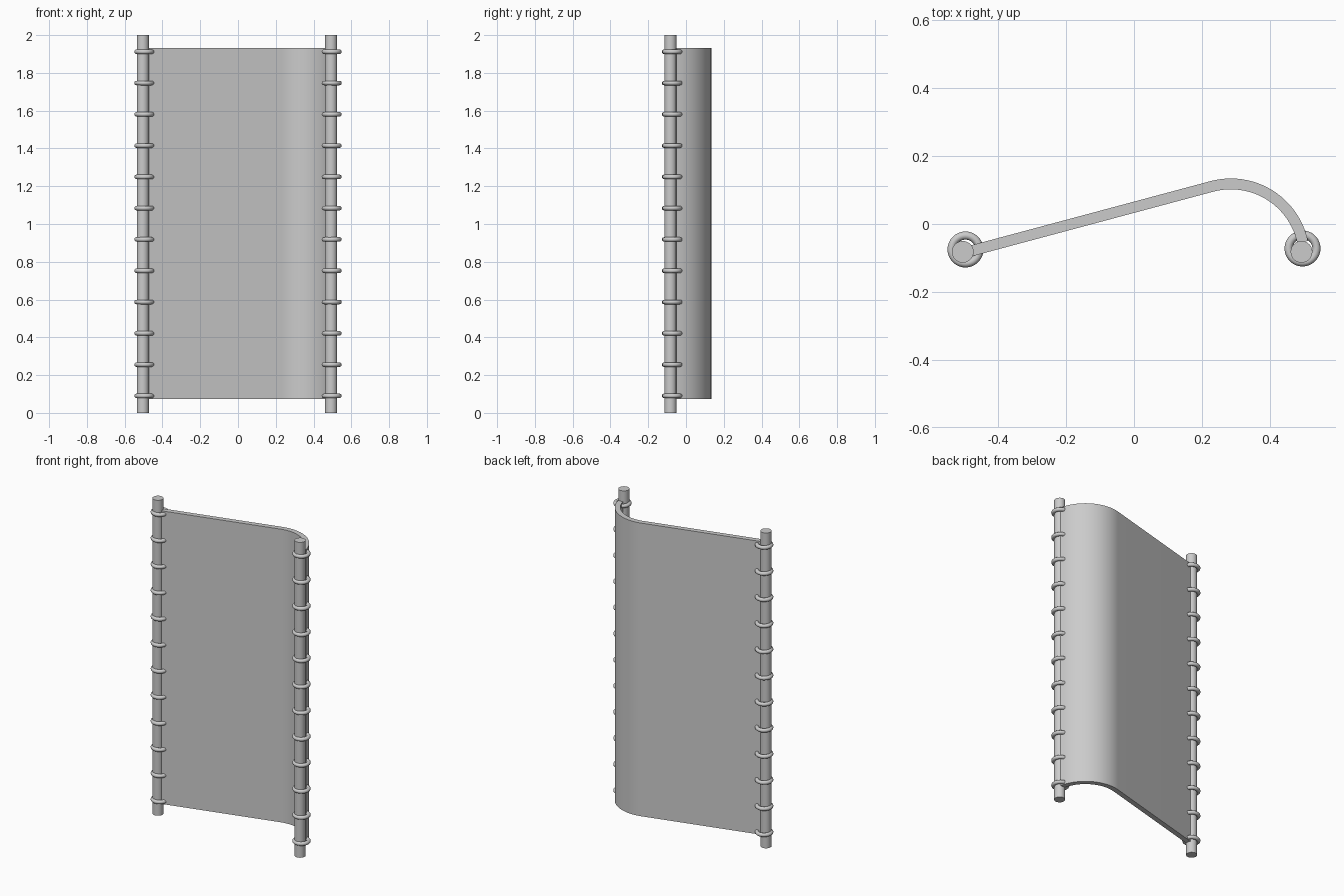
import bpy
import bmesh
from math import sin, cos, radians
from mathutils import Vector

cube = bpy.data.objects.get("Cube")
if cube:
    bpy.data.objects.remove(cube, do_unlink=True)

grey = bpy.data.materials.new("plain_grey")
grey.use_nodes = True
colour = (0.6, 0.6, 0.6, 1)
grey.diffuse_color = colour
grey.node_tree.nodes["Principled BSDF"].inputs["Base Color"].default_value = colour


def finish(obj, name):
    obj.name = name
    obj.data.materials.append(grey)
    bpy.ops.object.select_all(action="DESELECT")
    obj.select_set(True)
    bpy.context.view_layer.objects.active = obj
    bpy.ops.object.shade_smooth_by_angle(angle=radians(35))


# Poles, each with a column of rings
RING_COUNT = 12
for side, pole_x, ring_x, ring_y in (("right", -0.504, -0.496, -0.075),
                                     ("left", 0.493, 0.496, -0.072)):
    bpy.ops.mesh.primitive_cylinder_add(vertices=32, radius=0.032, depth=2,
                                        location=(pole_x, -0.082, 1))
    finish(bpy.context.object, side + "_pole")
    for i in range(RING_COUNT):
        z = 0.09 + i * 1.822 / (RING_COUNT - 1)
        bpy.ops.mesh.primitive_torus_add(major_segments=36, minor_segments=12,
                                         major_radius=0.041, minor_radius=0.012,
                                         location=(ring_x, ring_y, z))
        finish(bpy.context.object, f"{side}_ring_{i + 1}")

# Curved sheet: straight run, then an arc towards the left pole
HALF, RADIUS, STEPS = 0.016, 0.216, 24
BOTTOM, TOP = 0.073, 1.932
centre = Vector((0.285, -0.098))
path = []
for i in range(STEPS + 1):
    a = radians(105 + (12 - 105) * i / STEPS)
    normal = Vector((cos(a), sin(a)))
    path.append((centre + normal * RADIUS, normal))
first, normal = path[0]
along = Vector((normal.y, -normal.x))
path.insert(0, (first - along * 0.73, normal))

bm = bmesh.new()
rows = []
for point, normal in path:
    outer, inner = point + normal * HALF, point - normal * HALF
    rows.append([bm.verts.new((p.x, p.y, z)) for p, z in
                 ((outer, BOTTOM), (outer, TOP), (inner, TOP), (inner, BOTTOM))])
for a, b in zip(rows, rows[1:]):
    for k in range(4):
        n = (k + 1) % 4
        bm.faces.new((a[k], a[n], b[n], b[k]))
bm.faces.new(rows[0])
bm.faces.new(rows[-1])
bmesh.ops.recalc_face_normals(bm, faces=bm.faces)
mesh = bpy.data.meshes.new("curved_sheet")
bm.to_mesh(mesh)
bm.free()
sheet = bpy.data.objects.new("curved_sheet", mesh)
bpy.context.collection.objects.link(sheet)
finish(sheet, "curved_sheet")
